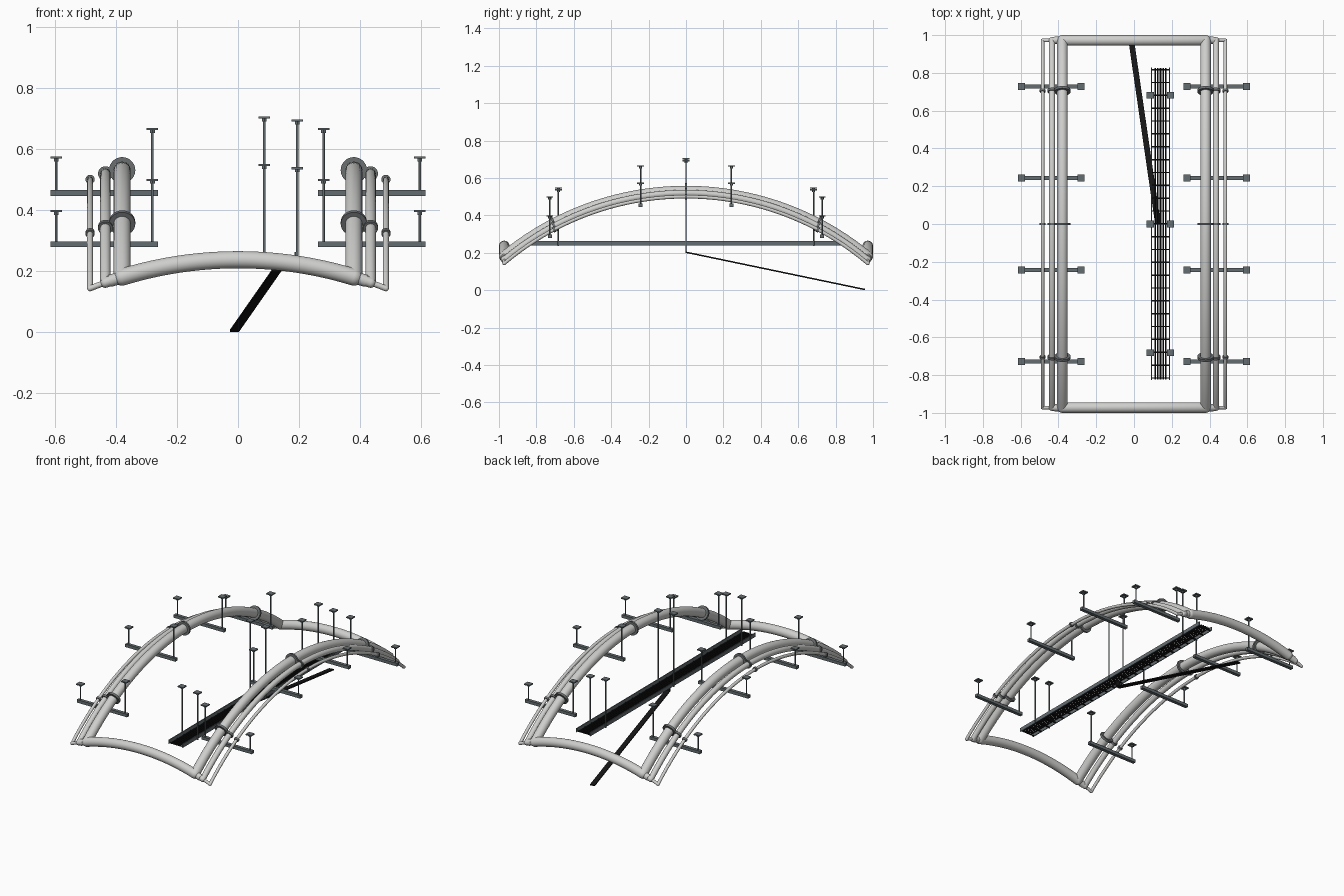
import bpy, bmesh, math
from mathutils import Vector, Matrix

if "Cube" in bpy.data.objects:
    bpy.data.objects.remove(bpy.data.objects["Cube"])


def material(name, rgb):
    m = bpy.data.materials.new(name)
    m.diffuse_color = (*rgb, 1)
    m.use_nodes = True
    m.node_tree.nodes["Principled BSDF"].inputs["Base Color"].default_value = m.diffuse_color
    return m


PIPE = material("pale pipe grey", (0.62, 0.62, 0.61))
FLANGE = material("flange grey", (0.15, 0.16, 0.165))
STEEL = material("hanger steel", (0.13, 0.155, 0.165))
BLACK = material("cable black", (0.008, 0.008, 0.008))


def finish(bm, name, mat, smooth=False):
    bmesh.ops.recalc_face_normals(bm, faces=bm.faces[:])
    me = bpy.data.meshes.new(name)
    bm.to_mesh(me)
    bm.free()
    me.materials.append(mat)
    ob = bpy.data.objects.new(name, me)
    bpy.context.collection.objects.link(ob)
    if smooth:
        bpy.ops.object.select_all(action='DESELECT')
        ob.select_set(True)
        bpy.context.view_layer.objects.active = ob
        bpy.ops.object.shade_smooth_by_angle(angle=math.radians(40))
    return ob


def add_box(bm, c, size):
    bmesh.ops.create_cube(bm, size=1, matrix=Matrix.Translation(c) @ Matrix.Diagonal((*size, 1)))


def add_rod(bm, a, b, r, n=12):
    a, b = Vector(a), Vector(b)
    rot = (b - a).to_track_quat('Z', 'Y').to_matrix().to_4x4()
    bmesh.ops.create_cone(bm, cap_ends=True, segments=n, radius1=r, radius2=r, depth=(b - a).length,
                          matrix=Matrix.Translation((a + b) / 2) @ rot)


def add_tube(bm, pts, r, normal, n=24):
    """Sweep a circle along a path lying in the plane with the given normal."""
    pts = [Vector(p) for p in pts]
    nor = Vector(normal)
    rings = []
    for i, p in enumerate(pts):
        t = (pts[min(i + 1, len(pts) - 1)] - pts[max(i - 1, 0)]).normalized()
        b = t.cross(nor)
        rings.append([bm.verts.new(p + r * (math.cos(a) * nor + math.sin(a) * b))
                      for a in (2 * math.pi * k / n for k in range(n))])
    for q, s in zip(rings, rings[1:]):
        for k in range(n):
            bm.faces.new((q[k], q[(k + 1) % n], s[(k + 1) % n], s[k]))
    bm.faces.new(rings[0])
    bm.faces.new(rings[-1])


def arc_z(u, top, half, sag):
    """Height of a circular arc with the given rise over a half span."""
    R = half * half / (2 * sag) + sag / 2
    return top - R + math.sqrt(R * R - u * u)


END = 0.972


def cross_z(x):
    return arc_z(x, 0.237, 0.38, 0.057)


# Three arched pipe runs per side: x, radius, crown height, flange radius
RUNS = [("main", 0.379, 0.028, 0.53, 0.043),
        ("middle", 0.434, 0.017, 0.519, 0.024),
        ("thin", 0.484, 0.0095, 0.5, 0.015)]
inner = 0
for label, x, r, top, fr in RUNS:
    sag = top - cross_z(x)
    bm, fl = bmesh.new(), bmesh.new()
    for s in (-1, 1):
        ys = [END * (i / 24 - 1) for i in range(49)]
        add_tube(bm, [(s * x, y, arc_z(y, top, END, sag)) for y in ys], r, (1, 0, 0))
        for e in (-1, 1):
            bmesh.ops.create_uvsphere(bm, u_segments=24, v_segments=12, radius=r,
                                      matrix=Matrix.Translation((s * x, e * END, cross_z(x))))
        # Flanges square to the arc
        for y in (-0.705, 0, 0.705):
            d = 0.006
            pair = [(s * x, v, arc_z(v, top, END, sag)) for v in (y - d, y + d)]
            add_rod(fl, *pair, fr, 28)
    # Cross pipes at both ends, stepping down in size outwards
    for e in (-1, 1):
        spans = [(-x, x)] if label == "main" else [(-x, -inner), (inner, x)]
        for a, b in spans:
            xs = [a + (b - a) * i / 28 for i in range(29)]
            add_tube(bm, [(v, e * END, cross_z(v)) for v in xs], r, (0, 1, 0))
    inner = x - 0.01
    finish(bm, label + "_pipes", PIPE, True)
    finish(fl, label + "_flanges", FLANGE, True)

# Collars where the main cross pipe ends
bm = bmesh.new()
for s in (-1, 1):
    for e in (-1, 1):
        add_rod(bm, (s * 0.385, e * END, cross_z(0.385)), (s * 0.42, e * END, cross_z(0.42)), 0.02, 24)
finish(bm, "end_collars", PIPE, True)


def hanger(bm, x, y, low, high):
    """Threaded rod with a ceiling plate and nut."""
    add_rod(bm, (x, y, low), (x, y, high), 0.004)
    add_box(bm, (x, y, high - 0.0035), (0.038, 0.036, 0.007))
    add_rod(bm, (x, y, high - 0.016), (x, y, high - 0.006), 0.009, 6)


# Support beams under the pipe runs
beams, rods = bmesh.new(), bmesh.new()
for s in (-1, 1):
    for y, z, outer_top, inner_top in ((0.243, 0.455, 0.575, 0.668), (0.728, 0.288, 0.4, 0.502)):
        for e in (-1, 1):
            add_box(beams, (s * 0.438, e * y, z), (0.352, 0.021, 0.019))
            hanger(rods, s * 0.595, e * y, z, outer_top)
            hanger(rods, s * 0.28, e * y, z, inner_top)
finish(beams, "support_beams", STEEL)

# Hangers of the cable tray
for y, top in ((-0.682, 0.55), (0, 0.706), (0.682, 0.55)):
    hanger(rods, 0.086, y, 0.237, top)
    hanger(rods, 0.194, y, 0.237, top - 0.01)
finish(rods, "hanger_rods", STEEL)

# Ladder cable tray
bm = bmesh.new()
for x in (0.092, 0.188):
    add_box(bm, (x, 0.002, 0.251), (0.005, 1.655, 0.024))
finish(bm, "tray_rails", STEEL)
bm = bmesh.new()
for i in range(25):
    add_box(bm, (0.14, -0.815 + i * 0.068, 0.242), (0.094, 0.007, 0.005))
finish(bm, "tray_rungs", BLACK)

# Cables lying in the tray
bm = bmesh.new()
for i in range(5):
    x = 0.112 + i * 0.014
    add_rod(bm, (x, -0.823, 0.249), (x, 0.827, 0.249), 0.0045, 10)
finish(bm, "tray_cables", BLACK, True)

# Flat cable strip dropping from the tray and running down to the back
bm = bmesh.new()
w = 0.015
path = [(0.127, 0, 0.245), (0.127, 0, 0.203), (-0.012, 0.955, 0.004)]
add_box(bm, (0.127, 0, 0.224), (2 * w, 0.007, 0.044))
a, b = Vector(path[1]), Vector(path[2])
d = (b - a).normalized()
side = d.cross(Vector((0, 0, 1))).normalized()
up = side.cross(d)
frame = Matrix((side, d, up)).transposed().to_4x4()
bmesh.ops.create_cube(bm, size=1, matrix=Matrix.Translation((a + b) / 2) @ frame
                      @ Matrix.Diagonal((2 * w, (b - a).length, 0.007, 1)))
finish(bm, "cable_strip", BLACK)
